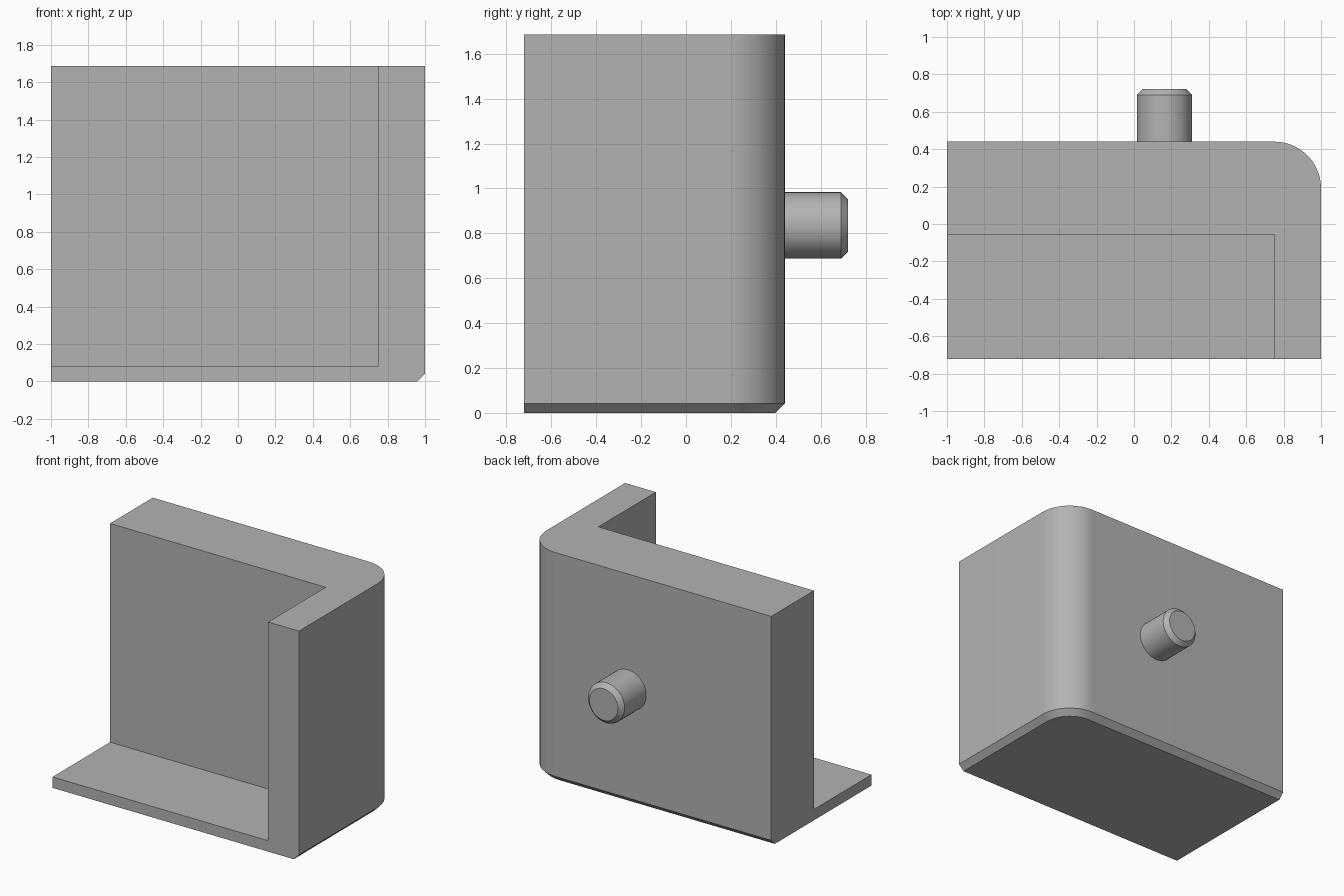
import bpy, bmesh, math
from mathutils import Matrix

cube = bpy.data.objects.get("Cube")
if cube:
    bpy.data.objects.remove(cube, do_unlink=True)

LEFT, RIGHT, FRONT, BACK, TOP = -1.0, 1.0, -0.722, 0.44, 1.685
WALL_X, WALL_Y, SHELF = 0.75, -0.055, 0.08   # inner faces of the walls, shelf top
CHAMFER, ROUND, STEPS = 0.042, 0.25, 24

grey = bpy.data.materials.new("plain grey")
grey.use_nodes = True
grey.diffuse_color = (0.45, 0.45, 0.45, 1)
grey.node_tree.nodes["Principled BSDF"].inputs["Base Color"].default_value = grey.diffuse_color


def finish(bm, name):
    bmesh.ops.recalc_face_normals(bm, faces=bm.faces[:])
    mesh = bpy.data.meshes.new(name)
    bm.to_mesh(mesh)
    bm.free()
    mesh.materials.append(grey)
    obj = bpy.data.objects.new(name, mesh)
    bpy.context.collection.objects.link(obj)
    bpy.ops.object.select_all(action='DESELECT')
    obj.select_set(True)
    bpy.context.view_layer.objects.active = obj
    bpy.ops.object.shade_smooth_by_angle(angle=math.radians(30))
    return obj


# Corner bracket: outline rings stacked upward, with a rounded outer corner
def outline(bm, z, inset=0):
    r = ROUND - inset
    pts = [(LEFT, FRONT), (WALL_X, FRONT), (RIGHT - inset, FRONT)]
    for i in range(STEPS + 1):
        a = math.pi / 2 * i / STEPS
        pts.append((RIGHT - ROUND + r * math.cos(a), BACK - ROUND + r * math.sin(a)))
    pts += [(LEFT, BACK - inset), (LEFT, WALL_Y)]
    return [bm.verts.new((x, y, z)) for x, y in pts]


def bridge(bm, low, high):
    n = len(low)
    for i in range(n):
        j = (i + 1) % n
        bm.faces.new((low[i], low[j], high[j], high[i]))


bm = bmesh.new()
bottom = outline(bm, 0, CHAMFER)
edge = outline(bm, CHAMFER)
shelf = outline(bm, SHELF)
bridge(bm, bottom, edge)
bridge(bm, edge, shelf)
bm.faces.new(bottom)

# Walls rise from the shelf; the front left corner is replaced by the inner corner
inner = bm.verts.new((WALL_X, WALL_Y, SHELF))
bm.faces.new((shelf[0], shelf[1], inner, shelf[-1]))
wall_low = [inner] + shelf[1:]
wall_top = [bm.verts.new((v.co.x, v.co.y, TOP)) for v in wall_low]
bridge(bm, wall_low, wall_top)
bm.faces.new(wall_top)
finish(bm, "corner_bracket")

# Chamfered pin on the back
PIN_R, PIN_END, PIN_CHAMFER = 0.148, 0.722, 0.032
bm = bmesh.new()
rings = []
for y, r in ((BACK, PIN_R), (PIN_END - PIN_CHAMFER, PIN_R), (PIN_END, PIN_R - PIN_CHAMFER)):
    place = Matrix.Translation((0.163, y, 0.835)) @ Matrix.Rotation(math.pi / 2, 4, 'X')
    rings.append(bmesh.ops.create_circle(bm, segments=48, radius=r, matrix=place)["verts"])
bridge(bm, rings[0], rings[1])
bridge(bm, rings[1], rings[2])
bm.faces.new(rings[2])
finish(bm, "back_pin")
